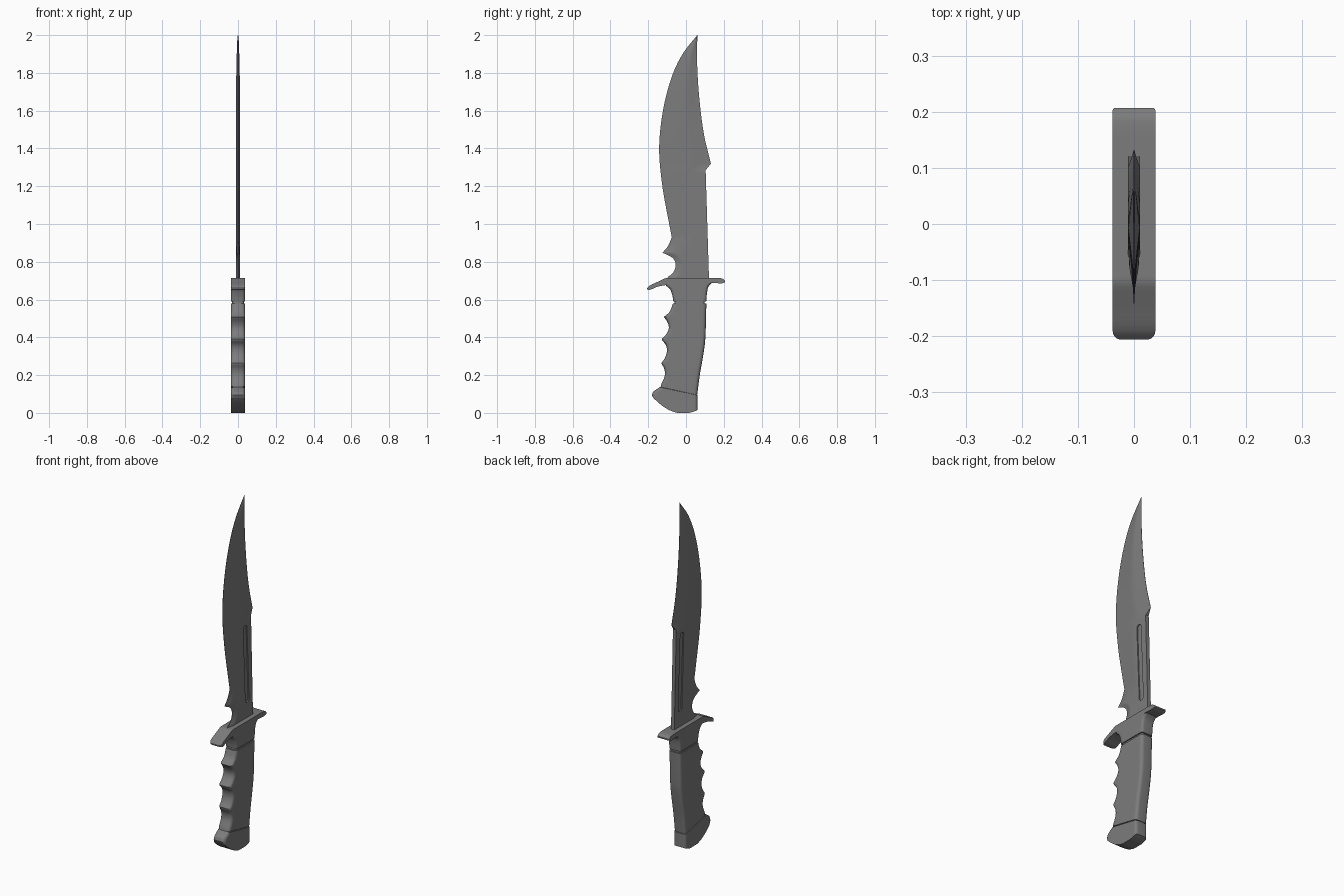
import bpy, bmesh
from math import sin, cos, pi, sqrt, radians

if "Cube" in bpy.data.objects:
    bpy.data.objects.remove(bpy.data.objects["Cube"])

grey = bpy.data.materials.new("dark_grey")
grey.diffuse_color = (0.2, 0.2, 0.2, 1)
grey.use_nodes = True
grey.node_tree.nodes["Principled BSDF"].inputs["Base Color"].default_value = grey.diffuse_color


def curve(keys):
    """Smooth function through (position, value) keys; a third item marks a corner."""
    runs, cur = [], []
    for k in keys:
        cur.append(k[:2])
        if len(k) == 3:
            runs.append(cur)
            cur = [k[:2]]
    runs.append(cur)
    runs = [r for r in runs if len(r) > 1]

    def f(p):
        p = min(max(p, keys[0][0]), keys[-1][0])
        for r in runs:
            if p <= r[-1][0]:
                break
        n = len(r)
        i = next(j for j in range(n - 1) if p <= r[j + 1][0])

        def slope(j):
            a, b = r[max(j - 1, 0)], r[min(j + 1, n - 1)]
            return (b[1] - a[1]) / (b[0] - a[0])
        (p0, v0), (p1, v1) = r[i], r[i + 1]
        h = p1 - p0
        t = (p - p0) / h
        return (v0 * (2*t**3 - 3*t*t + 1) + v1 * (3*t*t - 2*t**3)
                + h * slope(i) * (t**3 - 2*t*t + t) + h * slope(i + 1) * (t**3 - t*t))
    return f


def finish(bm, name):
    bmesh.ops.recalc_face_normals(bm, faces=bm.faces)
    me = bpy.data.meshes.new(name)
    bm.to_mesh(me)
    bm.free()
    me.materials.append(grey)
    ob = bpy.data.objects.new(name, me)
    bpy.context.collection.objects.link(ob)
    return ob


def smooth(ob):
    bpy.ops.object.select_all(action='DESELECT')
    ob.select_set(True)
    bpy.context.view_layer.objects.active = ob
    bpy.ops.object.shade_smooth_by_angle(angle=radians(32))


def loft(name, rings):
    """Skin half-rings (x > 0, running front to back), mirrored across x = 0."""
    bm = bmesh.new()
    loops = []
    for half in rings:
        full = list(half) + [(-x, y, z) for x, y, z in reversed(half)]
        loops.append([bm.verts.new(c) for c in full])
    n = len(loops[0])
    for a, b in zip(loops, loops[1:]):
        for i in range(n):
            j = (i + 1) % n
            bm.faces.new((a[i], a[j], b[j], b[i]))
    for lp in (loops[0], loops[-1]):
        for i in range(n // 2 - 1):
            bm.faces.new((lp[i], lp[i + 1], lp[n - 2 - i], lp[n - 1 - i]))
    return finish(bm, name)


def rounded(y0, y1, hx, rf, rb, zfun, mid=12):
    """Half of a rounded rectangle with front and back corner radii."""
    pts = []
    for i in range(7):
        a = pi / 2 * i / 6
        pts.append((hx - rf + rf * sin(a), y0 + rf - rf * cos(a)))
    for i in range(1, mid):
        pts.append((hx, y0 + rf + (y1 - rb - y0 - rf) * i / mid))
    for i in range(7):
        a = pi / 2 * i / 6
        pts.append((hx - rb + rb * cos(a), y1 - rb + rb * sin(a)))
    return [(x, y, zfun(y)) for x, y in pts]


def steps(a, b, n):
    return [a + (b - a) * i / n for i in range(n + 1)]


HX = 0.038

# Blade: clipped bowie outline with finger notch
edge = curve([(0.70, -0.10), (0.715, -0.10), (0.74, -0.07), (0.775, -0.055), (0.81, -0.062),
              (0.83, -0.085), (0.848, -0.125, 1), (0.88, -0.097), (0.93, -0.075, 1),
              (1.0, -0.089), (1.2, -0.125), (1.4, -0.142), (1.6, -0.122), (1.78, -0.075),
              (1.9, -0.018), (2.0, 0.059)])
spine = curve([(0.70, 0.122, 1), (1.285, 0.104, 1), (1.32, 0.132, 1), (1.47, 0.096),
               (1.66, 0.071), (1.85, 0.059), (2.0, 0.060)])


def blade_ring(z):
    y0, y1 = edge(z), spine(z)
    tip = min(1, 0.1 + sqrt(max(0, 2.0 - z) / 0.35))
    clip = min(1, max(0, (z - 1.28) / 0.04))
    base = max(0, min(1, (0.93 - z) / 0.12))
    out = []
    for t in steps(0, 1, 20):
        front = min(1, t / 0.55) * (1 - base) + min(1, t / 0.2) * base
        back = 1 - clip + clip * min(1, (1 - t) / 0.35)
        out.append((max(0.0006, 0.0105 * tip * front * back), y0 + (y1 - y0) * t, z))
    return out


levels = sorted(set(steps(0.70, 2.0, 130) + [0.848, 1.285]))
blade = loft("blade", [blade_ring(z) for z in levels])

# Long groove sunk in both faces of the blade
for side in (1, -1):
    bm = bmesh.new()
    ring = []
    for cy, cz, a0 in ((0.051, 1.235, 0), (0.069, 0.817, pi)):
        for i in range(11):
            a = a0 + pi * i / 10
            ring.append((cy + 0.016 * cos(a), cz + 0.016 * sin(a)))
    low = [bm.verts.new((side * 0.0045, y, z)) for y, z in ring]
    face = bm.faces.new(low)
    ext = bmesh.ops.extrude_face_region(bm, geom=[face])
    for v in ext["geom"]:
        if isinstance(v, bmesh.types.BMVert):
            v.co.x = side * 0.03
    if len(bm.faces) == len(ring) + 1:
        bm.faces.new(low)
    cutter = finish(bm, "groove_cutter")
    cutter.hide_render = True
    mod = blade.modifiers.new("groove", 'BOOLEAN')
    mod.operation, mod.solver, mod.object = 'DIFFERENCE', 'EXACT', cutter
    bpy.context.view_layer.objects.active = blade
    bpy.ops.object.modifier_apply(modifier=mod.name)
    bpy.data.objects.remove(cutter)

# Guard crossbar: drooping front quillon, short rear one
top = curve([(-0.206, 0.660), (-0.19, 0.675), (-0.15, 0.694), (-0.105, 0.715, 1),
             (0.12, 0.715, 1), (0.19, 0.712), (0.207, 0.70)])
under = curve([(-0.206, 0.653), (-0.19, 0.652), (-0.15, 0.668), (-0.11, 0.676, 1),
               (0.13, 0.688), (0.19, 0.686), (0.207, 0.692)])
guard = loft("guard", [rounded(-0.206, 0.207, HX, 0.015, 0.005, f, 40) for f in (under, top)])

# Guard neck flaring into the crossbar
neck_f = curve([(0.59, -0.067), (0.62, -0.072), (0.655, -0.085), (0.675, -0.108)])
neck_b = curve([(0.59, 0.107), (0.64, 0.112), (0.67, 0.120), (0.69, 0.140)])
neck = loft("guard_neck", [rounded(neck_f(z), neck_b(z), HX, 0.018, 0.015, lambda y, z=z: z)
                           for z in steps(0.59, 0.69, 12)])

# Recessed collar between guard and grip
collar = loft("collar", [rounded(-0.061, 0.099, HX - 0.006, 0.016, 0.014, lambda y, z=z: z)
                         for z in (0.57, 0.60)])

# Grip with finger grooves
grip_f = curve([(0.10, -0.132), (0.14, -0.134), (0.195, -0.113), (0.23, -0.114), (0.263, -0.131, 1),
                (0.29, -0.112), (0.325, -0.101), (0.36, -0.107), (0.388, -0.131, 1),
                (0.42, -0.102), (0.45, -0.091), (0.48, -0.098), (0.508, -0.117, 1),
                (0.535, -0.087), (0.58, -0.069)])
grip_b = curve([(0.10, 0.060), (0.2, 0.073), (0.31, 0.092), (0.39, 0.102), (0.58, 0.108)])


def grip_ring(z):
    # Lower rings tilt to meet the slanted pommel seam
    tilt = max(0, 1 - (z - 0.14) / 0.12) * 0.042
    y0, y1 = grip_f(z), grip_b(z - tilt)
    return rounded(y0, y1, HX, 0.02, 0.018, lambda y: z - tilt * (y - y0) / (y1 - y0))


grip = loft("grip", [grip_ring(z) for z in steps(0.14, 0.579, 56)])

# Pommel: slanted seam with a fine inset line, hooked front and curved base
pommel_rings = []
for y0, z0, z1, sag, inset in ((-0.130, 0.145, 0.103, 0, 0.005), (-0.134, 0.137, 0.095, 0, 0.005),
                               (-0.139, 0.136, 0.094, 0, 0), (-0.155, 0.126, 0.085, 0.005, 0),
                               (-0.175, 0.111, 0.065, 0.015, 0), (-0.181, 0.095, 0.033, 0.034, 0),
                               (-0.176, 0.083, 0.015, 0.046, 0)):
    def height(y):
        t = (y - y0) / (0.060 - y0)
        return max(0, z0 + (z1 - z0) * t - 4 * sag * t * (1 - t))
    pommel_rings.append(rounded(y0, 0.060 - inset, HX - inset, 0.02, 0.015, height, 20))
pommel = loft("pommel", pommel_rings)

for ob in (blade, guard, neck, collar, grip, pommel):
    smooth(ob)
